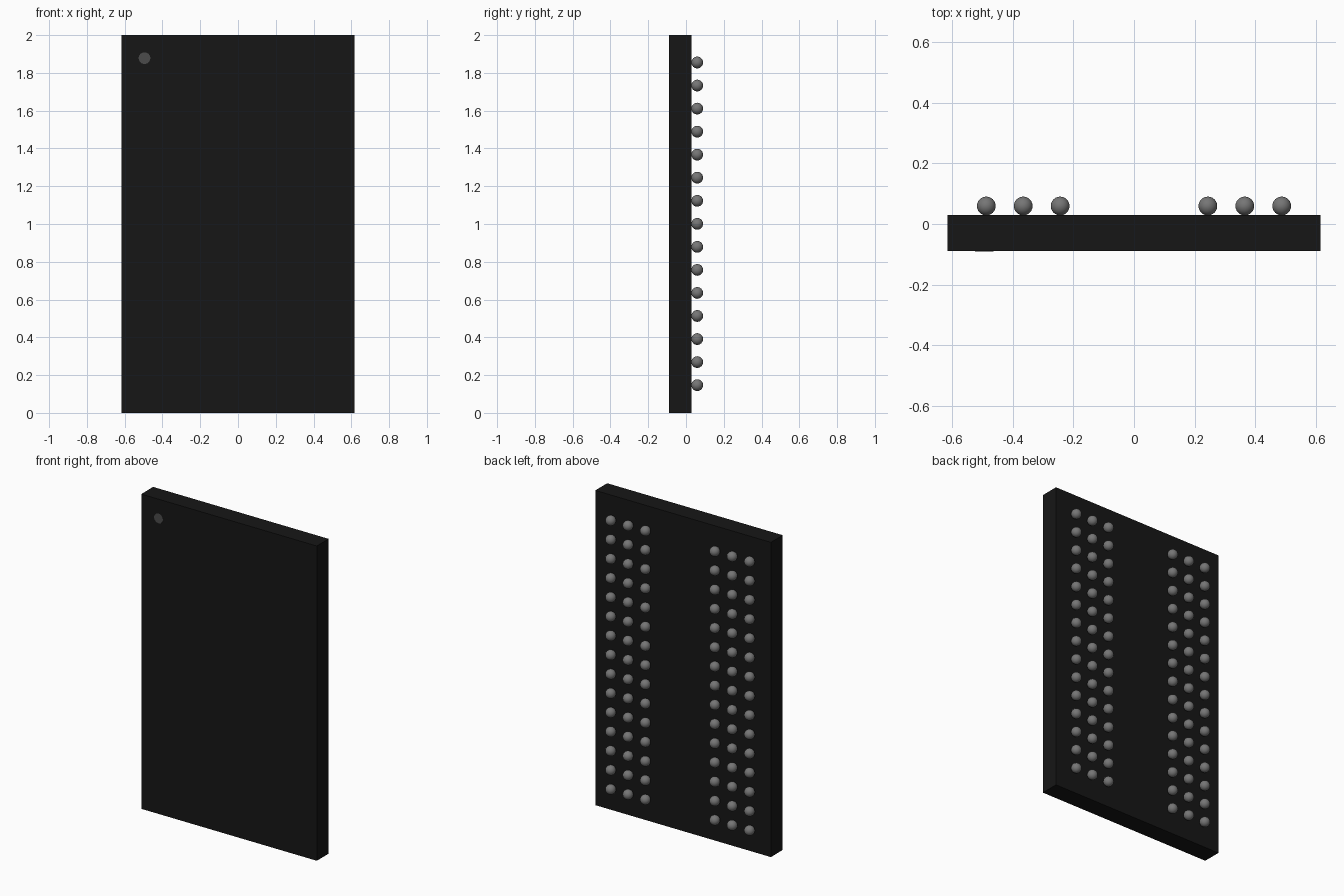
import bpy, bmesh, math
from mathutils import Matrix

if "Cube" in bpy.data.objects:
    bpy.data.objects.remove(bpy.data.objects["Cube"])

W, H = 1.234, 2.0            # package width and height
FRONT, BACK = -0.09, 0.029   # package faces in y
PITCH, R = 0.122, 0.031      # solder ball spacing and radius


def material(name, v):
    m = bpy.data.materials.new(name)
    m.diffuse_color = (v, v, v, 1)
    m.use_nodes = True
    m.node_tree.nodes["Principled BSDF"].inputs["Base Color"].default_value = m.diffuse_color
    return m


def finish(name, bm, mat, smooth=False):
    me = bpy.data.meshes.new(name)
    bm.to_mesh(me)
    bm.free()
    me.materials.append(mat)
    for p in me.polygons:
        p.use_smooth = smooth
    ob = bpy.data.objects.new(name, me)
    bpy.context.collection.objects.link(ob)
    return ob


black = material("black_epoxy", 0.008)
solder = material("solder_grey", 0.18)
mark = material("mark_grey", 0.07)

# Flat rectangular package
bm = bmesh.new()
bmesh.ops.create_cube(bm, size=1, matrix=Matrix.Translation((0, (FRONT + BACK) / 2, H / 2))
                      @ Matrix.Diagonal((W, BACK - FRONT, H, 1)))
finish("package_body", bm, black)

# Pin one marker: thin disc in the upper left of the front
bm = bmesh.new()
bmesh.ops.create_cone(bm, cap_ends=True, segments=32, radius1=0.031, radius2=0.031, depth=0.002,
                      matrix=Matrix.Translation((-0.495, FRONT, 1.878))
                      @ Matrix.Rotation(math.pi / 2, 4, 'X'))
finish("pin_one_marker", bm, mark)

# Solder balls: two banks of 3 columns by 15 rows on the back
for side, sign in (("left", -1), ("right", 1)):
    bm = bmesh.new()
    for col in (2, 3, 4):
        for row in range(-7, 8):
            pos = (sign * col * PITCH, BACK + R - 0.0005, 1.001 + row * PITCH)
            bmesh.ops.create_uvsphere(bm, u_segments=24, v_segments=16, radius=R,
                                      matrix=Matrix.Translation(pos))
    finish("solder_balls_" + side, bm, solder, smooth=True)
